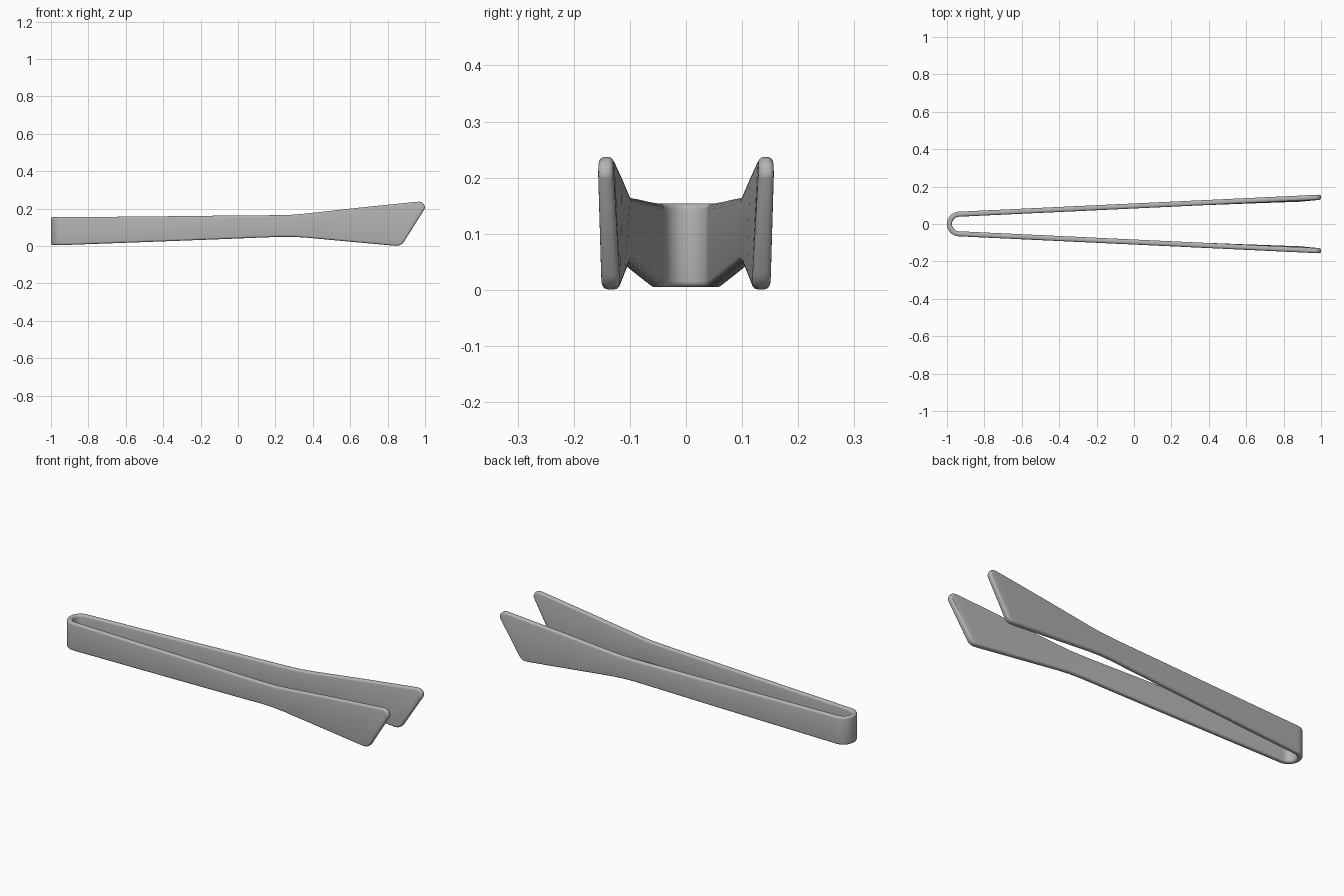
import bpy
import bmesh
from math import cos, sin, pi

cube = bpy.data.objects.get("Cube")
if cube:
    bpy.data.objects.remove(cube, do_unlink=True)

THICK = 0.027
BEND_R = 0.066
BEND_X = BEND_R - 1.0

# brushed metal colour
metal = bpy.data.materials.new("grey metal")
metal.use_nodes = True
grey = (0.45, 0.45, 0.45, 1.0)
metal.diffuse_color = grey
metal.node_tree.nodes["Principled BSDF"].inputs["Base Color"].default_value = grey


def arm_y(x):
    """Outer face of the diverging arm."""
    t = (x - BEND_X) / (1 - BEND_X)
    return BEND_R + (0.157 - BEND_R) * t


# arm stations: bottom x, bottom z, top x, top z
stations = [
    (-0.55, 0.019, -0.55, 0.157),
    (-0.1, 0.036, -0.1, 0.162),
    (0.15, 0.046, 0.15, 0.164),
    (0.22, 0.049, 0.22, 0.165),
    (0.29, 0.049, 0.29, 0.167),
    (0.36, 0.045, 0.36, 0.173),
    (0.6, 0.023, 0.66, 0.206),
    (0.82, 0.003, 0.945, 0.235),
    (0.845, 0.001, 0.968, 0.237),
    (0.863, 0.003, 0.984, 0.233),
    (0.877, 0.010, 0.995, 0.222),
    (0.887, 0.022, 1.0, 0.207),
    (0.892, 0.030, 0.998, 0.198),
]


def arm_rings(side):
    rings = []
    for xb, zb, xt, zt in stations:
        grip = 0.006 * max(0, (xb - 0.4) / 0.5)
        yb, yt = arm_y(xb), arm_y(xt)
        rings.append([(xb, side * yb, zb), (xt, side * yt, zt),
                      (xt, side * (yt - THICK), zt),
                      (xb, side * (yb - THICK - grip), zb)])
    return rings


# rounded bend joining the two arms
bend = []
STEPS = 20
for i in range(STEPS + 1):
    a = pi / 2 + pi * i / STEPS
    ring = []
    for r, z in ((BEND_R, 0.005), (BEND_R, 0.154),
                 (BEND_R - THICK, 0.154), (BEND_R - THICK, 0.005)):
        ring.append((BEND_X + r * cos(a), r * sin(a), z))
    bend.append(ring)

rings = arm_rings(1)[::-1] + bend + arm_rings(-1)

# skin the strip and soften both rims
bm = bmesh.new()
loops = [[bm.verts.new(p) for p in ring] for ring in rings]
rim = set()
for a, b in zip(loops, loops[1:]):
    for k in range(4):
        n = (k + 1) % 4
        bm.faces.new((a[k], a[n], b[n], b[k]))
        rim.add(bm.edges.get((a[k], b[k])))
for end in (loops[0], loops[-1]):
    bm.faces.new(end)
    rim.add(bm.edges.get((end[0], end[1])))
    rim.add(bm.edges.get((end[2], end[3])))
bmesh.ops.recalc_face_normals(bm, faces=bm.faces[:])
bmesh.ops.bevel(bm, geom=list(rim), offset=0.0105, offset_type='OFFSET',
                segments=4, profile=0.5, affect='EDGES', clamp_overlap=False)

mesh = bpy.data.meshes.new("tongs")
bm.to_mesh(mesh)
bm.free()
mesh.materials.append(metal)
tongs = bpy.data.objects.new("tongs", mesh)
bpy.context.collection.objects.link(tongs)

bpy.context.view_layer.objects.active = tongs
tongs.select_set(True)
bpy.ops.object.shade_smooth_by_angle(angle=pi / 5)
